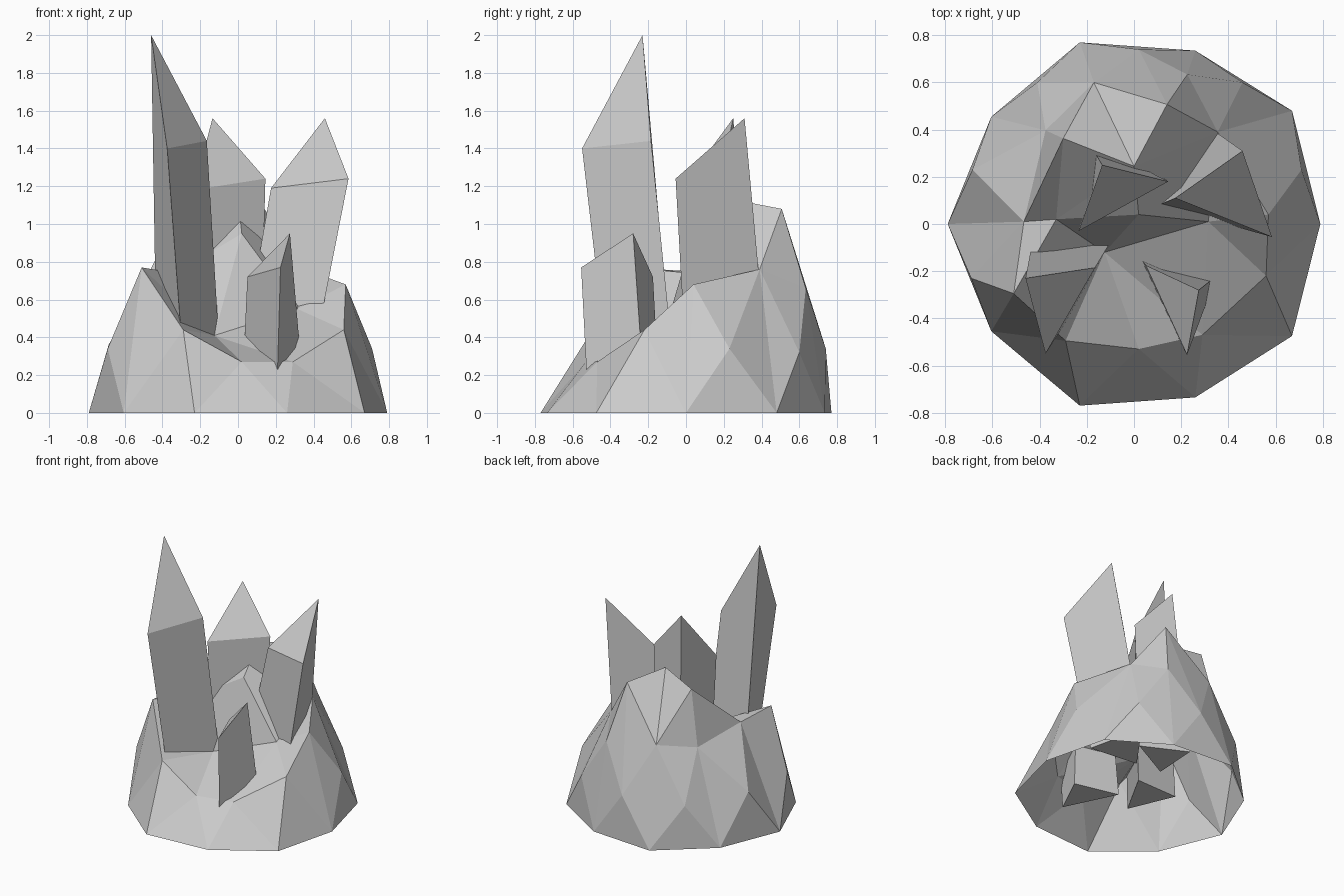
import bpy
from mathutils import Vector
from mathutils.geometry import delaunay_2d_cdt


def add_mesh(name, verts, faces):
    me = bpy.data.meshes.new(name)
    me.from_pydata(verts, [], faces)
    me.update()
    ob = bpy.data.objects.new(name, me)
    bpy.context.collection.objects.link(ob)
    return ob


# Rock: hollow faceted shell, rings from the ground up (open underneath)
base = [(.79, 0), (.67, .48), (.26, .735), (-.23, .77), (-.605, .455),
        (-.79, 0), (-.605, -.455), (-.23, -.77), (.26, -.735), (.67, -.475)]
lower = [(.71, .23, .34), (.46, .6, .32), (.02, .74, .34), (-.41, .6, .32),
         (-.685, .23, .36), (-.69, -.23, .34), (-.29, -.495, .44),
         (.02, -.53, .27), (.29, -.47, .27), (.56, -.22, .44)]
upper = [(.57, .04, .68), (.355, .39, .76), (.226, .634, .66), (-.17, .6, .72),
         (-.375, .397, .68), (-.467, .01, .75), (-.51, -.295, .77)]
crown = [(.14, .507, 1.08), (-.3, .363, 1.09), (0, .245, 1.13), (.02, .04, .95),
         (.315, .01, .55), (-.125, -.12, .41), (-.33, .02, .74)]
pts = [(x, y, 0) for x, y in base] + lower + upper + crown
flat = [Vector(p[:2]) for p in pts]
_, _, tris, orig, _, _ = delaunay_2d_cdt(flat, [], [], 0, 1e-5)
add_mesh("rock", pts, [[orig[i][0] for i in t] for t in tris])


# Crystals: leaning three-sided prisms with a slanted top
def crystal(name, top, bottom, z):
    verts = list(top) + [(x, y, z) for x, y in bottom]
    faces = [(0, 1, 2), (5, 4, 3)]
    faces += [(i, i + 3, (i + 1) % 3 + 3, (i + 1) % 3) for i in range(3)]
    add_mesh(name, verts, faces)


crystal("tall_crystal",
        [(-.46, -.23, 2), (-.375, -.55, 1.4), (-.165, -.185, 1.44)],
        [(-.43, -.07), (-.285, -.41), (-.09, -.06)], .2)
crystal("back_crystal",
        [(-.135, .25, 1.56), (-.235, -.03, 1.18), (.145, .18, 1.24)],
        [(-.2, .36), (-.22, .02), (.12, .2)], .28)
crystal("right_crystal",
        [(.46, .31, 1.56), (.175, .11, 1.19), (.585, -.055, 1.24)],
        [(.29, .43), (.01, .04), (.39, 0)], .25)
crystal("small_crystal",
        [(.275, -.28, .95), (.05, -.175, .72), (.225, -.555, .77)],
        [(.35, -.22), (.02, -.14), (.205, -.52)], .08)
